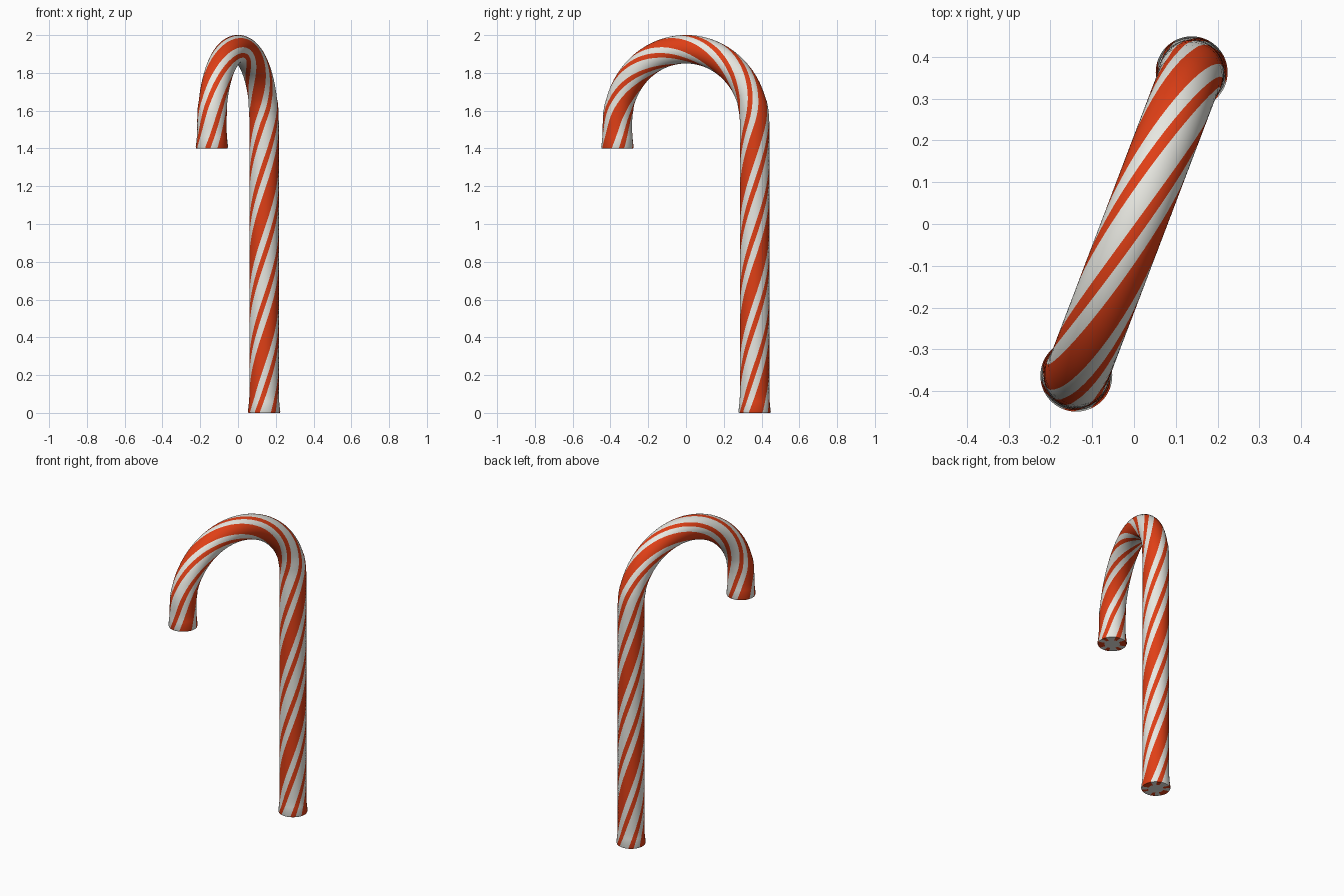
import bpy, bmesh, math
from mathutils import Vector

if "Cube" in bpy.data.objects:
    bpy.data.objects.remove(bpy.data.objects["Cube"])

SEG = 72                      # sides, 5 degrees each
HX, HY = 0.138, 0.363         # shaft centre
ARC = math.hypot(HX, HY)      # hook bend radius
OUT = Vector((HX / ARC, HY / ARC, 0))
UP = Vector((0, 0, 1))
SIDE = UP.cross(OUT)
OUT_ANGLE = math.atan2(HY, HX)
SHAFT, TIP = 1.537, 1.40
BEND = math.pi * ARC
TOTAL = SHAFT + BEND + (SHAFT - TIP)
TWIST = 4 * math.pi / TOTAL   # two full turns along the cane
PHASE = math.radians(4)       # centre of a broad stripe at the foot


def path(s):
    """Centre point and outward direction at length s."""
    if s <= SHAFT:
        return OUT * ARC + UP * s, OUT
    if s >= SHAFT + BEND:
        return -OUT * ARC + UP * (SHAFT - (s - SHAFT - BEND)), -OUT
    a = (s - SHAFT) / ARC
    n = OUT * math.cos(a) + UP * math.sin(a)
    return UP * SHAFT + n * ARC, n


def is_red(i):
    """Stripe pattern repeats twice: broad, thin, thin."""
    k = i % 36
    return k < 10 or 15 <= k < 19 or 27 <= k < 31


def material(name, color):
    m = bpy.data.materials.new(name)
    m.diffuse_color = (*color, 1)
    m.use_nodes = True
    m.node_tree.nodes["Principled BSDF"].inputs["Base Color"].default_value = m.diffuse_color
    return m


bm = bmesh.new()


def ring(s, r):
    c, n = path(s)
    verts = []
    for i in range(SEG):
        t = PHASE + TWIST * s + math.tau * (i - 5) / SEG - OUT_ANGLE
        verts.append(bm.verts.new(c + (n * math.cos(t) + SIDE * math.sin(t)) * r))
    return verts


# Slightly flared ends, with stripes wrapping onto the flat caps
stations = [(0, 0.045), (0, 0.083), (0.008, 0.086), (0.06, 0.080)]
N = 90
body = [(0.06 + (TOTAL - 0.12) * i / N, 0.078) for i in range(1, N)]
body = [(s, 0.0755 if SHAFT + 0.1 < s < SHAFT + BEND - 0.1 else r) for s, r in body]
stations += body + [(TOTAL - s, r) for s, r in reversed(stations)]
rings = [ring(s, r) for s, r in stations]

for a, b in zip(rings, rings[1:]):
    for i in range(SEG):
        j = (i + 1) % SEG
        f = bm.faces.new((a[i], a[j], b[j], b[i]))
        f.material_index = 1 if is_red(i) else 0
        f.smooth = True

# White cap centres
bm.faces.new(rings[0][::-1])
bm.faces.new(rings[-1])
bmesh.ops.recalc_face_normals(bm, faces=bm.faces[:])

mesh = bpy.data.meshes.new("striped_cane")
bm.to_mesh(mesh)
bm.free()
mesh.materials.append(material("sugar white", (0.80, 0.80, 0.75)))
mesh.materials.append(material("stripe red", (0.74, 0.05, 0.008)))
cane = bpy.data.objects.new("striped_cane", mesh)
bpy.context.collection.objects.link(cane)
bpy.context.view_layer.objects.active = cane
cane.select_set(True)
bpy.ops.object.shade_smooth_by_angle(angle=math.radians(40))
